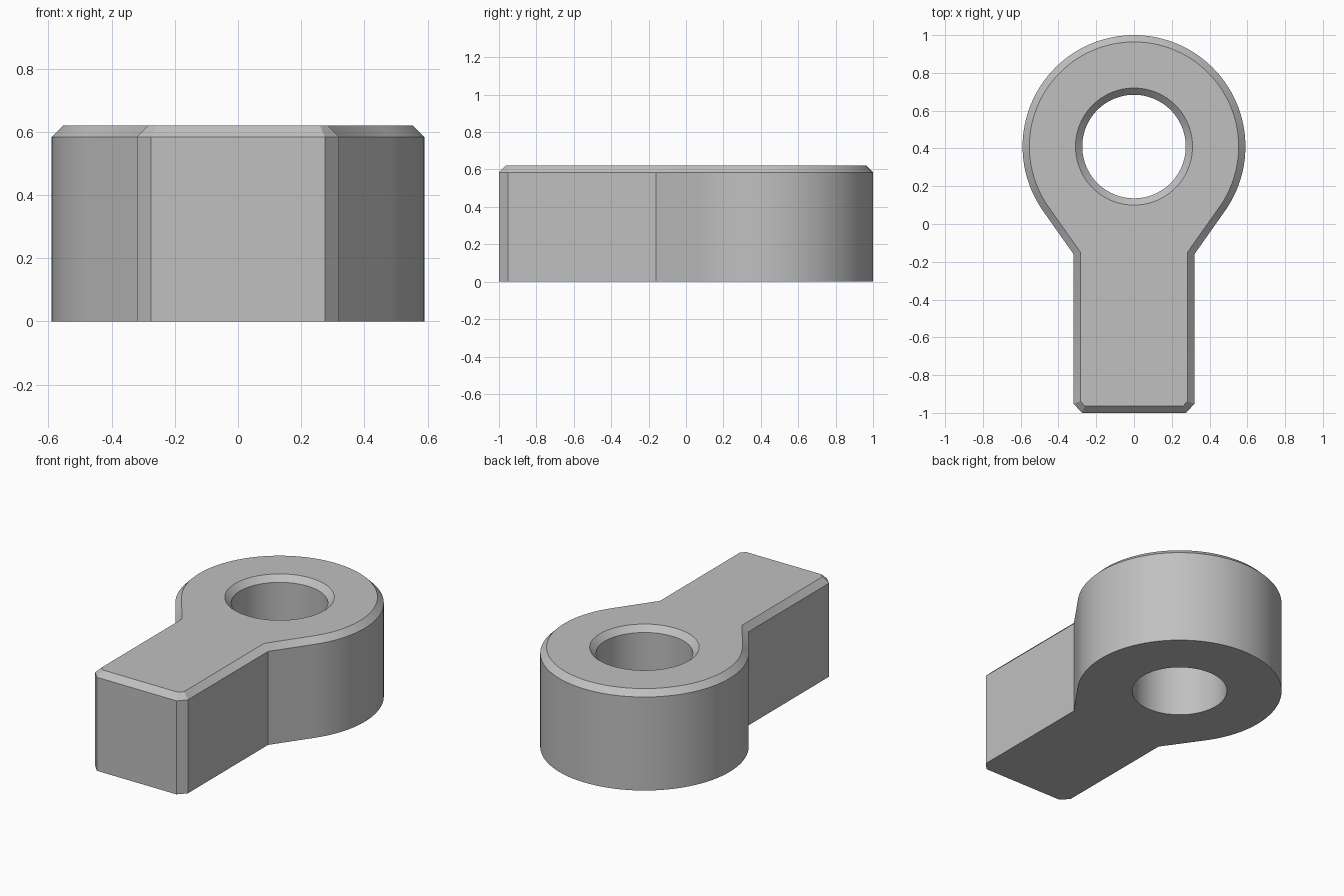
import bpy, bmesh, math
from mathutils import Vector

cube = bpy.data.objects.get("Cube")
if cube:
    bpy.data.objects.remove(cube, do_unlink=True)

HEIGHT, BEVEL = 0.62, 0.036
CENTRE, HEAD_R, HOLE_R = Vector((0, 0.41)), 0.59, 0.274
NECK = Vector((0.32, -0.16))

grey = bpy.data.materials.new("plain grey")
grey.use_nodes = True
grey.diffuse_color = (0.53, 0.53, 0.53, 1)
grey.node_tree.nodes["Principled BSDF"].inputs["Base Color"].default_value = grey.diffuse_color


def arc(radius, start, end, steps):
    angles = [start + (end - start) * i / steps for i in range(steps + 1)]
    return [CENTRE + radius * Vector((math.cos(a), math.sin(a))) for a in angles]


def inset(points, amount):
    """Offset a counter-clockwise outline inwards with mitred corners."""
    result = []
    for i, p in enumerate(points):
        a = (p - points[i - 1]).normalized()
        b = (points[(i + 1) % len(points)] - p).normalized()
        na, nb = Vector((-a.y, a.x)), Vector((-b.y, b.x))
        result.append(p + (na + nb) * amount / (1 + na.dot(nb)))
    return result


# Outline: chamfered shank, flared neck, round head tangent to the neck
to_neck = NECK - CENTRE
tangent = math.atan2(to_neck.y, to_neck.x) + math.acos(HEAD_R / to_neck.length)
right_edge = [Vector((0.275, -1)), Vector((0.32, -0.952)), NECK]
left_edge = [Vector((-p.x, p.y)) for p in reversed(right_edge)]
outline = right_edge + arc(HEAD_R, tangent, math.pi - tangent, 96) + left_edge
hole = arc(HOLE_R, 0, math.tau, 96)[:-1]
hole_top = arc(HOLE_R + BEVEL, 0, math.tau, 96)[:-1]

bm = bmesh.new()


def ring(points, z):
    return [bm.verts.new((p.x, p.y, z)) for p in points]


def walls(rings):
    for low, high in zip(rings, rings[1:]):
        for i in range(len(low)):
            bm.faces.new((low[i - 1], low[i], high[i], high[i - 1]))


def cap(*loops):
    edges = [bm.edges.get((r[i - 1], r[i])) for r in loops for i in range(len(r))]
    bmesh.ops.triangle_fill(bm, edges=edges, use_beauty=True)


# Outer wall and bore, both with a chamfered top rim
outer = [ring(outline, 0), ring(outline, HEIGHT - BEVEL), ring(inset(outline, BEVEL), HEIGHT)]
bore = [ring(hole, 0), ring(hole, HEIGHT - BEVEL), ring(hole_top, HEIGHT)]
walls(outer)
walls(bore)
cap(outer[0], bore[0])
cap(outer[-1], bore[-1])
bmesh.ops.recalc_face_normals(bm, faces=bm.faces[:])

mesh = bpy.data.meshes.new("eye_lug")
bm.to_mesh(mesh)
bm.free()
mesh.materials.append(grey)
lug = bpy.data.objects.new("eye_lug", mesh)
bpy.context.collection.objects.link(lug)
bpy.context.view_layer.objects.active = lug
lug.select_set(True)
bpy.ops.object.shade_smooth_by_angle(angle=math.radians(25))
